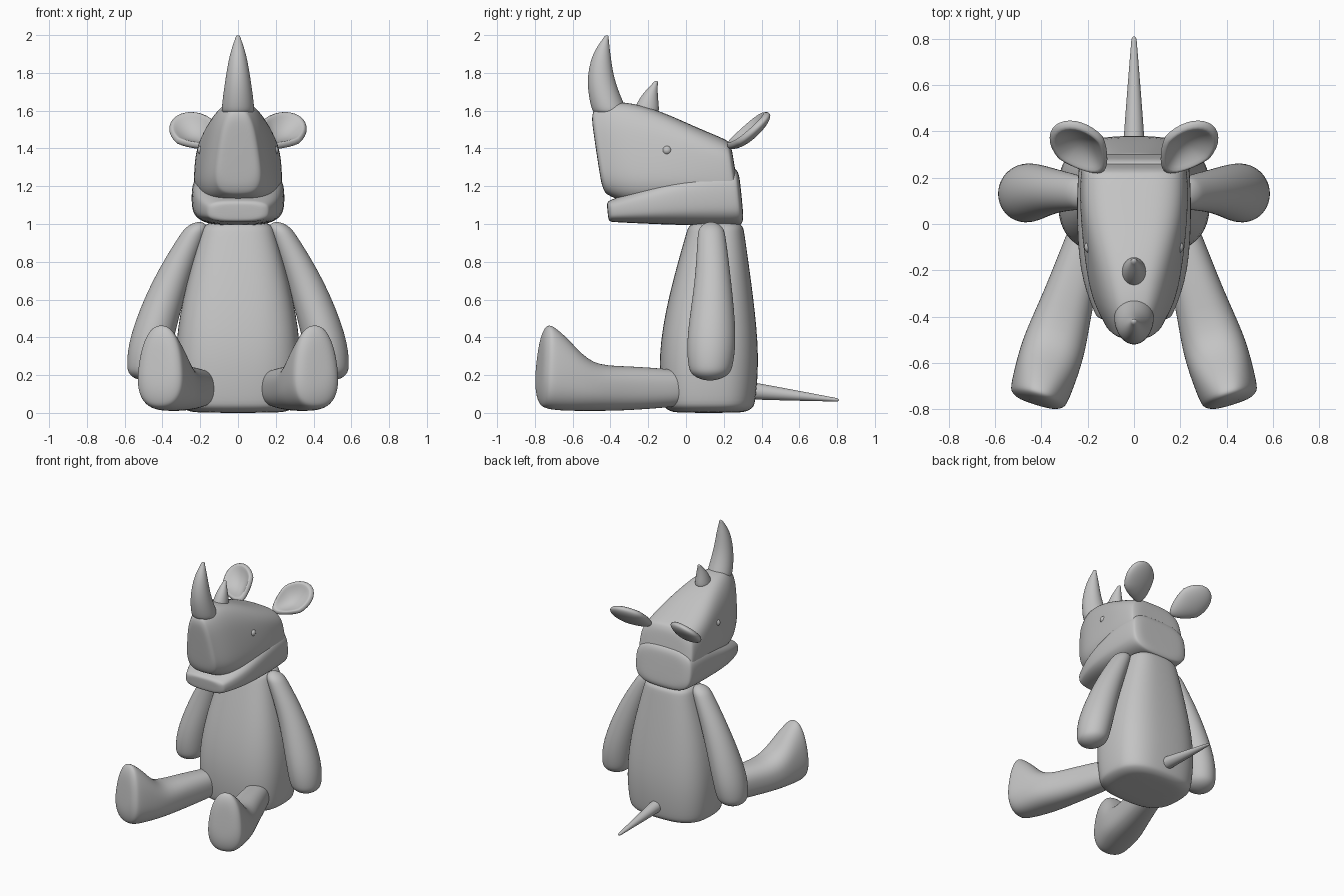
import bpy, bmesh, math
from mathutils import Matrix, Vector

cube = bpy.data.objects.get("Cube")
if cube:
    bpy.data.objects.remove(cube, do_unlink=True)

grey = bpy.data.materials.new("plain_grey")
grey.use_nodes = True
shade = (.55, .55, .55, 1)
grey.diffuse_color = shade
grey.node_tree.nodes["Principled BSDF"].inputs["Base Color"].default_value = shade


def finish(name, bm, levels=0):
    """Turn a bmesh into a smooth grey object."""
    bmesh.ops.recalc_face_normals(bm, faces=bm.faces)
    for face in bm.faces:
        face.smooth = True
    mesh = bpy.data.meshes.new(name)
    bm.to_mesh(mesh)
    bm.free()
    mesh.materials.append(grey)
    obj = bpy.data.objects.new(name, mesh)
    bpy.context.collection.objects.link(obj)
    if levels:
        modifier = obj.modifiers.new("smooth", "SUBSURF")
        modifier.levels = modifier.render_levels = levels


def level(z, front, back, width, x=0):
    """Horizontal section, for parts that rise."""
    return Vector((x, front, z)), Vector((x, back, z)), width, width


def upright(y, low, high, width, top_width=None):
    """Vertical section, for parts that run front to back."""
    return Vector((0, y, low)), Vector((0, y, high)), width, top_width or width


def cap(section, neighbour, depth, blunt):
    """Sections that round off an end, from the rim outwards."""
    start, end, width, top_width = section
    middle = (start + end) / 2
    outward = (middle - (neighbour[0] + neighbour[1]) / 2).normalized()
    rounded = []
    for angle in (math.pi / 6, math.pi / 3, math.pi / 2):
        scale = 1 - blunt * (1 - math.cos(angle))
        shift = middle + outward * depth * math.sin(angle)
        rounded.append((shift + (start - middle) * scale, shift + (end - middle) * scale,
                        width * scale, top_width * scale))
    return rounded


def loft(name, sections, depth, blunt, power=2, lean=0, matrix=Matrix(), side=1, sides=28):
    """Skin superellipse sections and round both ends."""
    for start, end, *widths in sections:
        end.y += lean * (end.z - start.z)
    first = cap(sections[0], sections[1], depth, blunt)
    last = cap(sections[-1], sections[-2], depth, blunt)
    bm = bmesh.new()
    rings = []
    for start, end, width, top_width in first[::-1] + sections + last:
        ring = []
        for i in range(sides):
            angle = math.tau * i / sides
            cos, sin = math.cos(angle), math.sin(angle)
            across = math.copysign(abs(cos) ** (2 / power), cos)
            along = (math.copysign(abs(sin) ** (2 / power), sin) + 1) / 2
            point = start.lerp(end, along)
            point.x += across * (width + (top_width - width) * along)
            point = matrix @ point
            point.x *= side
            ring.append(bm.verts.new(point))
        rings.append(ring)
    for ring, following in zip(rings, rings[1:]):
        for i in range(sides):
            bm.faces.new((ring[i - 1], ring[i], following[i], following[i - 1]))
    bm.faces.new(rings[0])
    bm.faces.new(rings[-1])
    finish(name, bm, levels=2)


def ball(radius=1, matrix=Matrix()):
    bm = bmesh.new()
    bmesh.ops.create_uvsphere(bm, u_segments=32, v_segments=24, radius=radius, matrix=matrix)
    return bm


def ear(name, side):
    """Cupped leaf with its hollow facing forward and up."""
    bm = ball()
    along = Vector((.18, .2, .15)).normalized()
    facing = Vector((.1, -.6, .6))
    facing = (facing - along * facing.dot(along)).normalized()
    across = facing.cross(along)
    centre = Vector((.23, .33, 1.49))
    for vert in bm.verts:
        length, width, thick = vert.co
        if thick > 0:
            rim = math.hypot(length, width) / .85
            thick -= 1.5 * max(0, 1 - rim ** 2)
        width *= 1 - .4 * max(0, -length)
        vert.co = centre + along * length * .16 + across * width * .12 + facing * thick * .045
        vert.co.x *= side
    finish(name, bm)


# Torso
loft("torso", [
    level(.06, -.13, .37, .32), level(.3, -.15, .39, .34),
    level(.6, -.1, .36, .3), level(.95, 0, .31, .2)],
    depth=.06, blunt=.35, power=2.8)

# Head: skull with muzzle, resting on a wider jaw
loft("skull_and_muzzle", [
    upright(-.41, 1.15, 1.61, .15, .08), upright(-.3, 1.1, 1.66, .22, .12),
    upright(-.1, 1.1, 1.62, .25, .16), upright(.1, 1.1, 1.52, .25, .22),
    upright(.26, 1.1, 1.45, .24, .22)],
    depth=.03, blunt=.4, power=3.2, lean=-.15)
loft("jaw", [
    upright(-.38, 1.01, 1.13, .17), upright(-.2, 1, 1.2, .24),
    upright(.1, .99, 1.3, .25), upright(.28, .99, 1.3, .24)],
    depth=.03, blunt=.4, power=3.2, lean=-.1)

# Horns
loft("large_horn", [
    level(1.6, -.5, -.31, .09), level(1.75, -.53, -.38, .07),
    level(1.9, -.5, -.4, .045), level(1.98, -.44, -.41, .015)],
    depth=.02, blunt=.8)
loft("small_horn", [
    level(1.6, -.28, -.14, .055), level(1.68, -.24, -.15, .04),
    level(1.74, -.18, -.15, .015)],
    depth=.02, blunt=.8)

# Tail
loft("tail", [upright(.32, .07, .17, .05), upright(.79, .06, .08, .012)],
     depth=.02, blunt=.8)

# Paired parts
thigh = Matrix.Translation((.2, -.05, 0)) @ Matrix.Rotation(math.radians(17), 4, "Z")
for label, side in (("left", 1), ("right", -1)):
    loft(label + "_arm", [
        level(.94, .06, .21, .07, .24), level(.7, .05, .24, .1, .36),
        level(.4, 0, .27, .12, .46), level(.25, .01, .25, .11, .48)],
        depth=.08, blunt=.9, side=side)
    loft(label + "_leg", [
        upright(-.02, .03, .23, .09), upright(-.3, .01, .25, .11),
        upright(-.5, .01, .25, .14), upright(-.63, .01, .39, .15, .12),
        upright(-.73, .02, .47, .15, .1)],
        depth=.05, blunt=.6, power=2.4, lean=.08, matrix=thigh, side=side)
    ear(label + "_ear", side)
    socket = Matrix.Translation((.19 * side, -.1, 1.39))
    finish(label + "_eye", ball(.025, socket))
